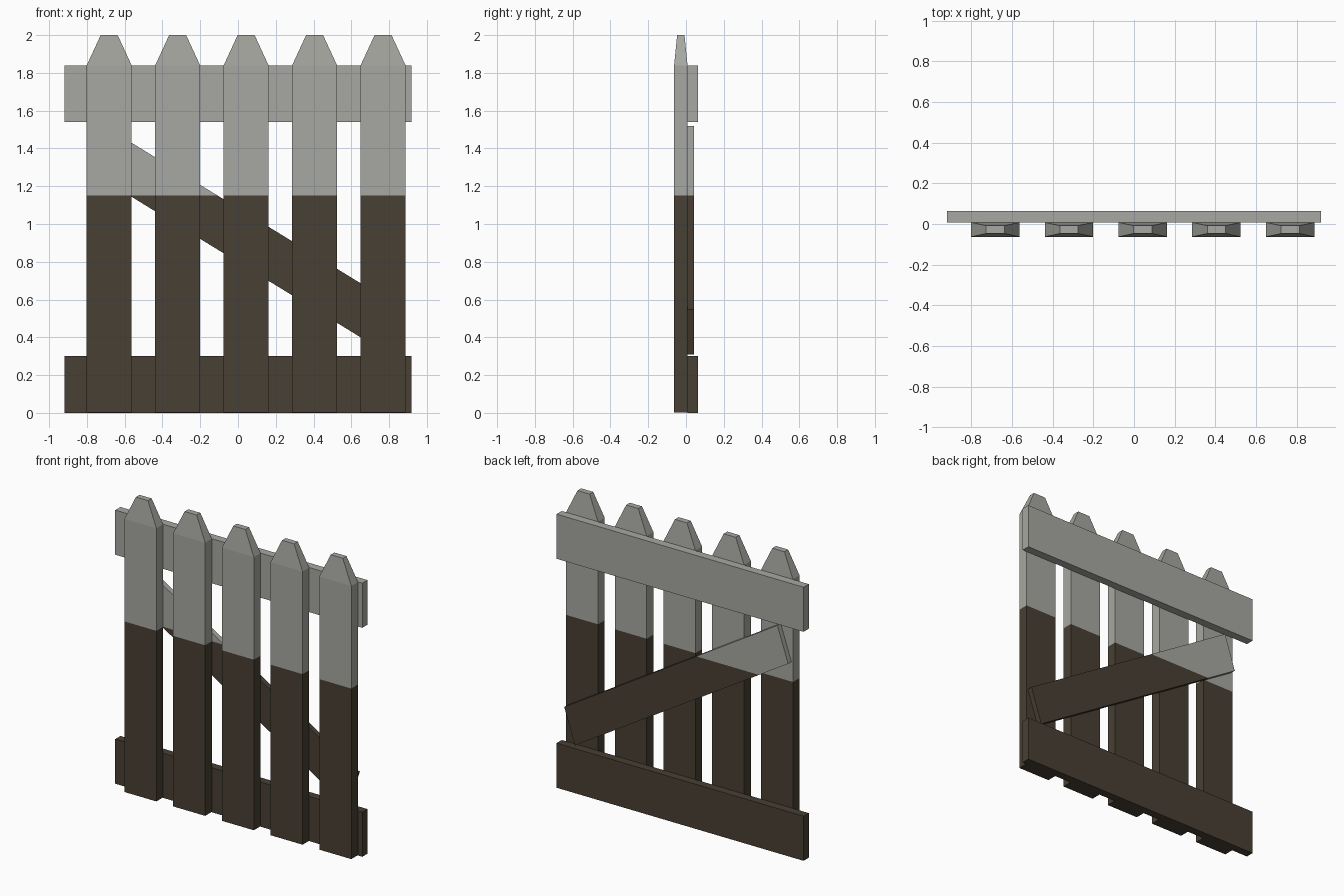
import bpy, bmesh

if "Cube" in bpy.data.objects:
    bpy.data.objects.remove(bpy.data.objects["Cube"])

PAINT_Z = 1.15            # height where the pale top meets the dark base
CX = 0.043                # centre of the picket row
FRONT, BACK = -0.063, 0.008


def material(name, rgb):
    m = bpy.data.materials.new(name)
    m.diffuse_color = (*rgb, 1)
    m.use_nodes = True
    m.node_tree.nodes["Principled BSDF"].inputs["Base Color"].default_value = m.diffuse_color
    return m


MATS = [material("dark_brown_wood", (0.065, 0.050, 0.033)),
        material("weathered_grey_wood", (0.39, 0.39, 0.36))]


def build(name, loops):
    """Skin equal-sized loops into a closed solid, then split its colour by height."""
    bm = bmesh.new()
    rings = [[bm.verts.new(p) for p in loop] for loop in loops]
    n = len(rings[0])
    for a, b in zip(rings, rings[1:]):
        for i in range(n):
            j = (i + 1) % n
            bm.faces.new((a[i], a[j], b[j], b[i]))
    bm.faces.new(rings[0])
    bm.faces.new(rings[-1])
    bmesh.ops.bisect_plane(bm, geom=bm.verts[:] + bm.edges[:] + bm.faces[:],
                           plane_co=(0, 0, PAINT_Z), plane_no=(0, 0, 1))
    bmesh.ops.recalc_face_normals(bm, faces=bm.faces[:])
    for f in bm.faces:
        f.material_index = int(f.calc_center_median().z > PAINT_Z)
    me = bpy.data.meshes.new(name)
    bm.to_mesh(me)
    bm.free()
    for m in MATS:
        me.materials.append(m)
    ob = bpy.data.objects.new(name, me)
    bpy.context.collection.objects.link(ob)
    return ob


def rect(cx, hw, y0, y1, z):
    return [(cx - hw, y0, z), (cx + hw, y0, z), (cx + hw, y1, z), (cx - hw, y1, z)]


# Five pickets with tapered tops
for i in range(5):
    x = CX + (i - 2) * 0.3625
    build(f"picket_{i + 1}", [rect(x, 0.119, FRONT, BACK, 0.003),
                              rect(x, 0.119, FRONT, BACK, 1.84),
                              rect(x, 0.045, -0.047, -0.008, 2.0)])

# Horizontal rails behind the pickets
for name, z in (("bottom_rail", 0.0), ("top_rail", 1.54)):
    build(name, [rect(0, 0.919, BACK, 0.063, z), rect(0, 0.919, BACK, 0.063, z + 0.3)])

# Diagonal brace with slanted ends
side = [(-0.79, 1.283), (0.796, 0.31), (0.876, 0.547), (-0.71, 1.52)]
build("diagonal_brace", [[(x, y, z) for x, z in side] for y in (BACK, 0.043)])
